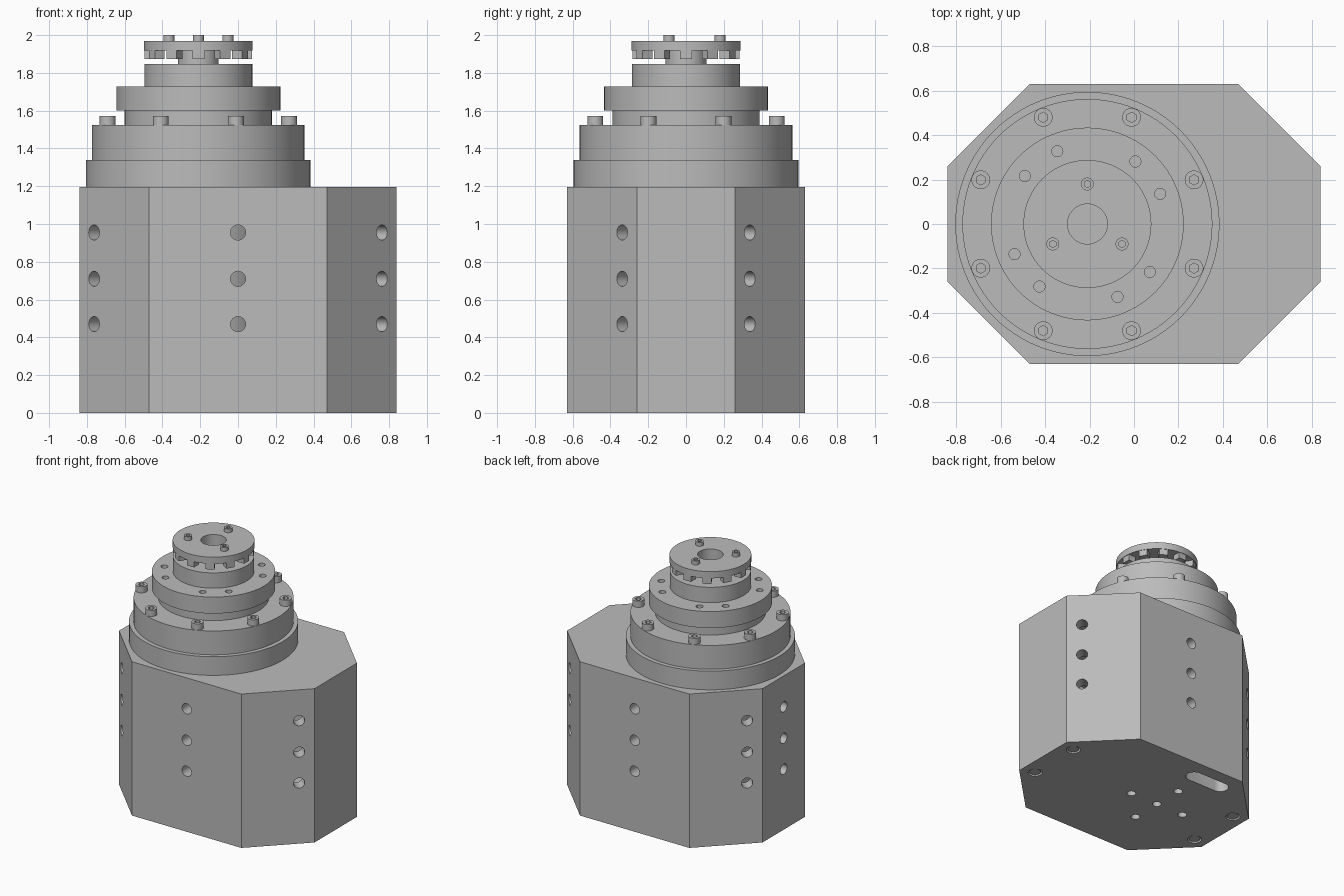
import bpy, bmesh, math
from mathutils import Matrix, Vector

cube = bpy.data.objects.get("Cube")
if cube:
    bpy.data.objects.remove(cube, do_unlink=True)

metal = bpy.data.materials.new("grey_metal")
metal.use_nodes = True
metal.diffuse_color = (0.5, 0.5, 0.5, 1)
metal.node_tree.nodes["Principled BSDF"].inputs["Base Color"].default_value = (0.5, 0.5, 0.5, 1)

AX = -0.21          # x of the turned stack
UP = Vector((0, 0, 1))


def cyl(bm, r, centre, depth, axis=UP, seg=32):
    rot = Vector(axis).to_track_quat('Z', 'Y').to_matrix().to_4x4()
    bmesh.ops.create_cone(bm, cap_ends=True, segments=seg, radius1=r, radius2=r, depth=depth,
                          matrix=Matrix.Translation(Vector(centre)) @ rot)


def disc(bm, r, z0, z1, x=AX, y=0, seg=96):
    cyl(bm, r, (x, y, (z0 + z1) / 2), z1 - z0, seg=seg)


def prism(bm, pts, z0, z1):
    face = bm.faces.new([bm.verts.new((x, y, z0)) for x, y in pts])
    new = bmesh.ops.extrude_face_region(bm, geom=[face])["geom"]
    bmesh.ops.translate(bm, vec=(0, 0, z1 - z0),
                        verts=[v for v in new if isinstance(v, bmesh.types.BMVert)])


def octagon(hx, hy, c):
    q = [(hx, hy - c), (hx - c, hy)]
    half = q + [(-x, y) for x, y in reversed(q)]
    return half + [(-x, -y) for x, y in half]


def ring(r, angles):
    return [(AX + r * math.cos(math.radians(a)), r * math.sin(math.radians(a))) for a in angles]


def make(name, build, *cutters):
    """Build a part, then subtract each cutter builder from it."""
    def mesh_object(label, fn):
        bm = bmesh.new()
        fn(bm)
        bmesh.ops.recalc_face_normals(bm, faces=bm.faces)
        me = bpy.data.meshes.new(label)
        bm.to_mesh(me)
        bm.free()
        me.materials.append(metal)
        ob = bpy.data.objects.new(label, me)
        bpy.context.collection.objects.link(ob)
        return ob
    ob = mesh_object(name, build)
    bpy.ops.object.select_all(action='DESELECT')
    bpy.context.view_layer.objects.active = ob
    ob.select_set(True)
    for fn in cutters:
        tool = mesh_object("cutter", fn)
        mod = ob.modifiers.new("cut", 'BOOLEAN')
        mod.operation, mod.solver, mod.object = 'DIFFERENCE', 'EXACT', tool
        bpy.ops.object.modifier_apply(modifier=mod.name)
        bpy.data.objects.remove(tool, do_unlink=True)
    bpy.ops.object.shade_smooth_by_angle(angle=math.radians(30))
    return ob


# Hollow eight-sided housing
def housing(bm):
    prism(bm, octagon(0.84, 0.63, 0.37), 0, 1.195)


def cavity(bm):
    prism(bm, octagon(0.74, 0.53, 0.31), 0.1, 1.1)


def housing_holes(bm):
    # Rows of three side holes; the +x face stays plain
    spots = [(0, s * 0.63, 0, s) for s in (-1, 1)] + [(-0.84, 0, -1, 0)]
    spots += [(sx * 0.762, sy * 0.338, sx, sy) for sx in (-1, 1) for sy in (-1, 1)]
    for x, y, nx, ny in spots:
        for z in (0.47, 0.71, 0.955):
            cyl(bm, 0.04, (x, y, z), 0.3, (nx, ny, 0))
    # Underside holes, cable slot and screw recesses
    for x, y in [(AX, 0)] + ring(0.235, range(0, 360, 90)):
        disc(bm, 0.032, -0.1, 0.15, x, y, 24)
    for sx in (-1, 1):
        for sy in (-1, 1):
            disc(bm, 0.05, -0.1, 0.04, sx * 0.735, sy * 0.21, 32)
    arc = [math.radians(a) for a in range(-90, 91, 15)]
    right = [(0.12 + 0.06 * math.cos(a), 0.06 * math.sin(a)) for a in arc]
    slot = right + [(-x, -y) for x, y in right]
    prism(bm, [(x - 0.28, y + 0.47) for x, y in slot], -0.1, 0.15)


make("housing", housing, cavity, housing_holes)
make("motor_core", lambda bm: disc(bm, 0.36, 0.2, 1.1))


# Cap screws with hexagonal sockets
def screws(name, spots, r, z0, z1):
    def heads(bm):
        for x, y in spots:
            disc(bm, r, z0, z1, x, y, 32)

    def sockets(bm):
        for x, y in spots:
            disc(bm, r * 0.55, z1 - (z1 - z0) * 0.7, z1 + 0.05, x, y, 6)
    make(name, heads, sockets)


bolts = ring(0.52, [22.5 + 45 * i for i in range(8)])
screws("flange_screws", bolts, 0.042, 1.52, 1.573)
screws("coupling_screws", ring(0.18, (90, 210, 330)), 0.029, 1.965, 2.0)
screws("base_screws", [(sx * 0.735, sy * 0.21) for sx in (-1, 1) for sy in (-1, 1)],
       0.04, 0.045, 0.005)

# Stepped turned stack
for name, r, z0, z1 in [("base_flange", 0.595, 1.195, 1.34), ("bolt_flange", 0.563, 1.34, 1.525),
                        ("stack_neck", 0.39, 1.525, 1.6), ("upper_hub", 0.286, 1.728, 1.847)]:
    make(name, lambda bm: disc(bm, r, z0, z1))


def plate_holes(bm):
    for x, y in ring(0.355, [a + 90 * k for k in range(4) for a in (22.5, 52.5)]):
        disc(bm, 0.025, 1.66, 1.8, x, y, 24)


make("output_plate", lambda bm: disc(bm, 0.434, 1.6, 1.728), plate_holes)


# Bored, toothed coupling
def bore(bm):
    disc(bm, 0.09, 1.8, 2.1, seg=48)


def teeth(bm):
    for i in range(12):
        spin = Matrix.Translation((AX, 0, 1.896)) @ Matrix.Rotation(math.radians(30 * i), 4, 'Z')
        bmesh.ops.create_cube(bm, size=1, matrix=spin @ Matrix.Translation((0.254, 0, 0))
                              @ Matrix.Diagonal((0.06, 0.063, 0.046, 1)))


make("coupling_neck", lambda bm: disc(bm, 0.108, 1.847, 1.918), bore)
make("coupling_cap", lambda bm: disc(bm, 0.288, 1.918, 1.97), bore)
make("coupling_teeth", teeth)
